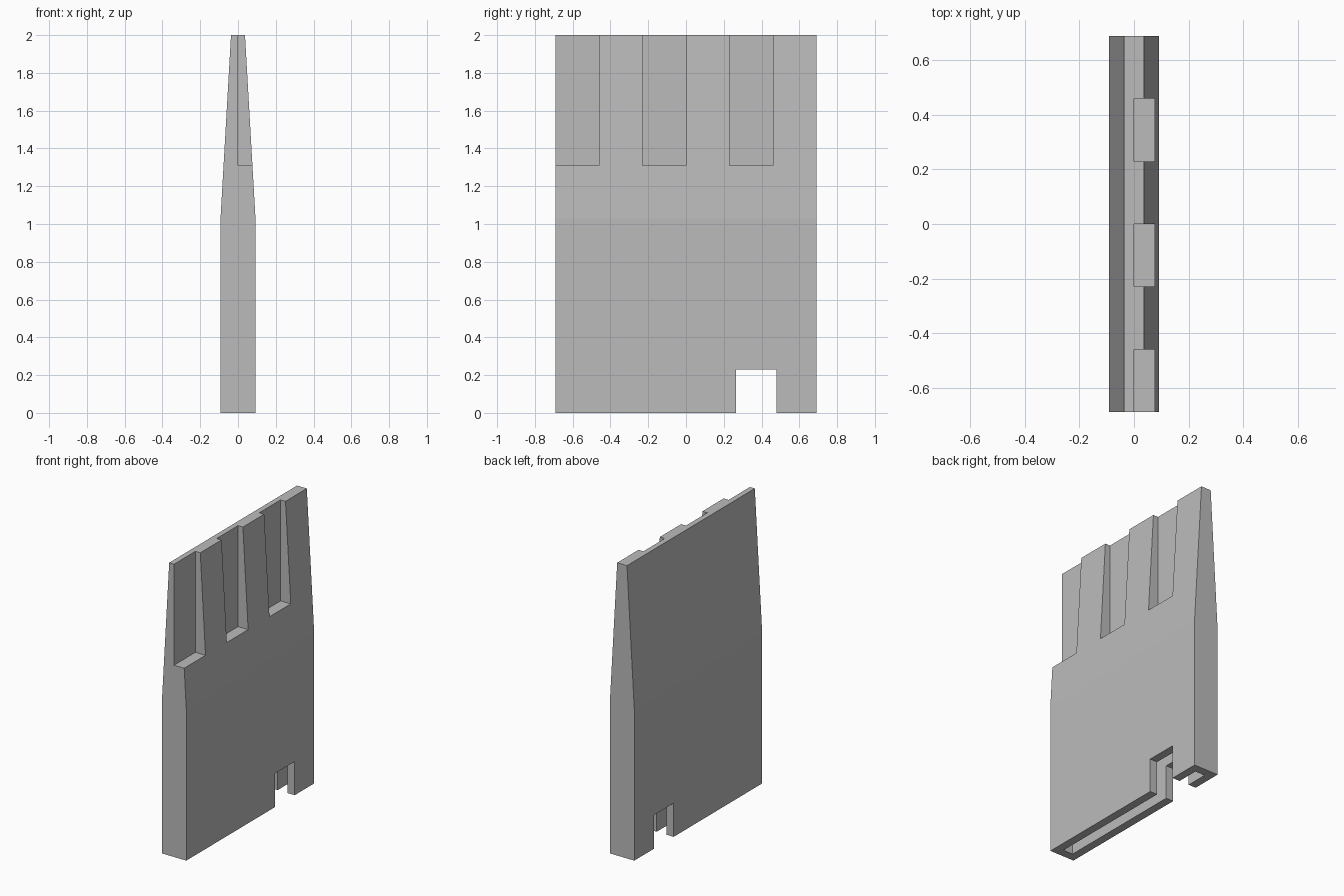
import bpy
import bmesh

cube = bpy.data.objects.get("Cube")
if cube:
    bpy.data.objects.remove(cube, do_unlink=True)

HALF_DEPTH = 0.69
HALF_THICK = 0.0925
HALF_TIP = 0.037
HEIGHT = 2.0
TAPER_Z = 1.03
WALL = 0.058
SLOT_Z = 1.31
SLOT_WIDTH = 0.23

grey = bpy.data.materials.new("plain grey")
grey.use_nodes = True
colour = (0.5, 0.5, 0.5, 1)
grey.diffuse_color = colour
grey.node_tree.nodes["Principled BSDF"].inputs["Base Color"].default_value = colour


def extrude_profile(name, profile, y0, y1):
    """Solid made by sweeping an x-z profile from y0 to y1."""
    bm = bmesh.new()
    face = bm.faces.new([bm.verts.new((x, y0, z)) for x, z in profile])
    swept = bmesh.ops.extrude_face_region(bm, geom=[face])["geom"]
    verts = [v for v in swept if isinstance(v, bmesh.types.BMVert)]
    bmesh.ops.translate(bm, verts=verts, vec=(0, y1 - y0, 0))
    bmesh.ops.recalc_face_normals(bm, faces=bm.faces)
    mesh = bpy.data.meshes.new(name)
    bm.to_mesh(mesh)
    bm.free()
    mesh.materials.append(grey)
    obj = bpy.data.objects.new(name, mesh)
    bpy.context.collection.objects.link(obj)
    return obj


def cut_box(target, x0, x1, y0, y1, z0, z1):
    """Subtract a box from the target and discard the cutter."""
    cutter = extrude_profile("cutter", [(x0, z0), (x1, z0), (x1, z1), (x0, z1)], y0, y1)
    cutter.hide_render = True
    mod = target.modifiers.new("cut", "BOOLEAN")
    mod.operation = "DIFFERENCE"
    mod.solver = "EXACT"
    mod.object = cutter
    bpy.context.view_layer.objects.active = target
    bpy.ops.object.modifier_apply(modifier=mod.name)
    bpy.data.objects.remove(cutter, do_unlink=True)


# Tapered slab
right_half = [(HALF_THICK, 0), (HALF_THICK, TAPER_Z), (HALF_TIP, HEIGHT)]
left_half = [(-x, z) for x, z in reversed(right_half)]
panel = extrude_profile("tapered_panel", right_half + left_half, -HALF_DEPTH, HALF_DEPTH)

# Pocket open at the bottom
pocket = HALF_THICK - WALL + 0.002
cut_box(panel, -pocket, pocket, -HALF_DEPTH + WALL, HALF_DEPTH - WALL, -0.1, TAPER_Z)

# Notch right through the lower edge
cut_box(panel, -0.3, 0.3, 0.265, 0.48, -0.2, 0.23)

# Three slots on one side of the tip
for i in range(3):
    start = -HALF_DEPTH + 2 * i * SLOT_WIDTH
    overshoot = 0.1 if i == 0 else 0
    cut_box(panel, 0, 0.3, start - overshoot, start + SLOT_WIDTH, SLOT_Z, HEIGHT + 0.1)
